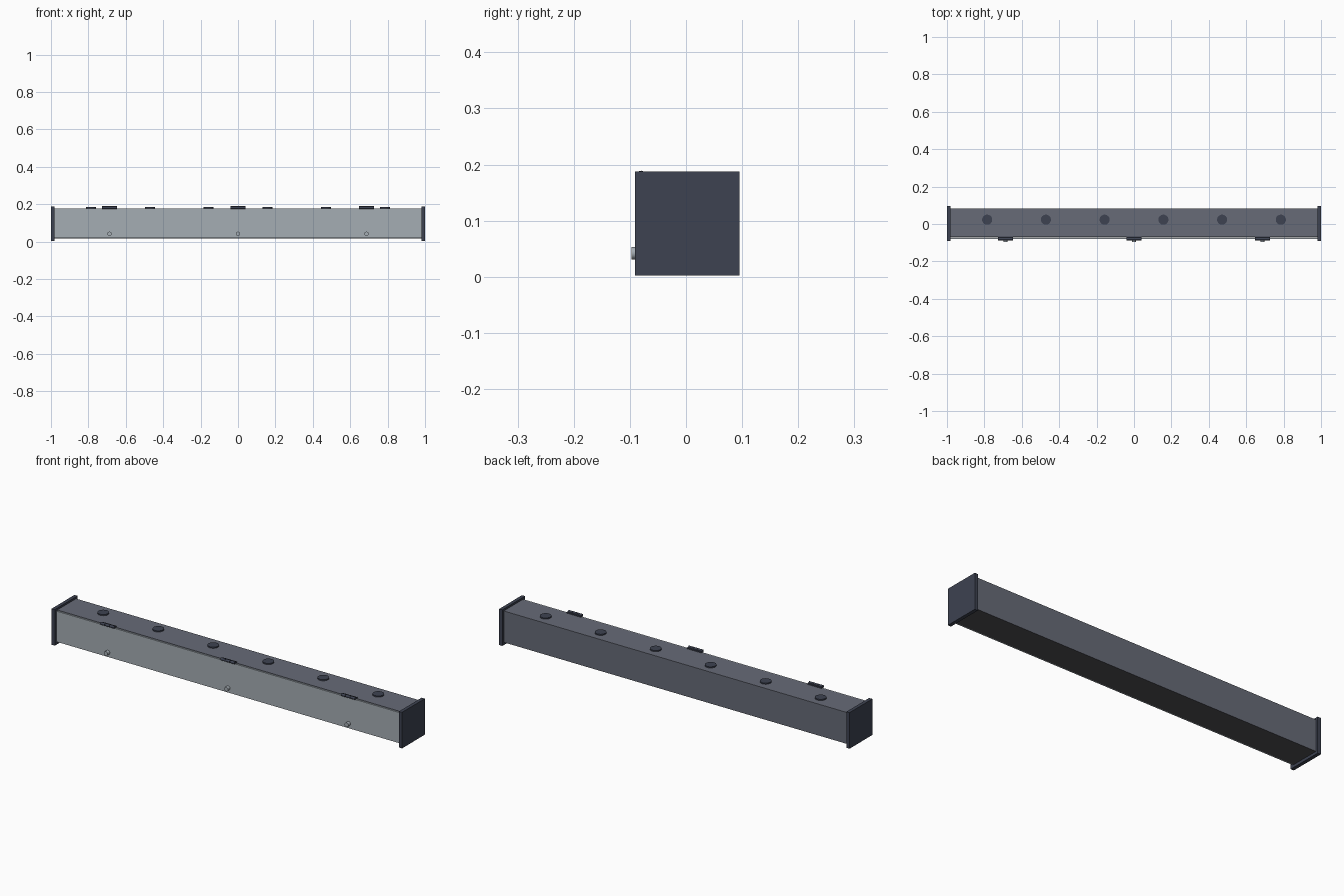
import bpy, math
from mathutils import Vector

cube = bpy.data.objects.get("Cube")
if cube:
    bpy.data.objects.remove(cube, do_unlink=True)


def material(name, *rgb):
    lin = [((c / 255 + 0.055) / 1.055) ** 2.4 for c in rgb]
    m = bpy.data.materials.new(name)
    m.use_nodes = True
    m.diffuse_color = (*lin, 1)
    m.node_tree.nodes["Principled BSDF"].inputs["Base Color"].default_value = (*lin, 1)
    return m


BODY = material("slate grey", 103, 107, 119)
DOOR = material("light grey", 165, 173, 180)
DARK = material("dark blue grey", 61, 66, 81)
BASE = material("charcoal", 80, 80, 84)


def box(name, lo, hi, mat):
    lo, hi = Vector(lo), Vector(hi)
    bpy.ops.mesh.primitive_cube_add(size=1, location=(lo + hi) / 2)
    ob = bpy.context.object
    ob.name = name
    ob.scale = hi - lo
    bpy.ops.object.transform_apply(location=False, rotation=False, scale=True)
    ob.data.materials.append(mat)
    return ob


def cylinder(name, centre, radius, depth, axis, mat, sides=24):
    turn = {"x": (0, math.pi / 2, 0), "y": (math.pi / 2, 0, 0), "z": (0, 0, 0)}[axis]
    bpy.ops.mesh.primitive_cylinder_add(vertices=sides, radius=radius, depth=depth,
                                        location=centre, rotation=turn)
    ob = bpy.context.object
    ob.name = name
    ob.data.materials.append(mat)
    bpy.ops.object.shade_smooth_by_angle(angle=math.radians(40))
    return ob


# Long housing with a charcoal underside
housing = box("housing", (-0.982, -0.07, 0.016), (0.982, 0.083, 0.178), BODY)
housing.data.materials.append(BASE)
for face in housing.data.polygons:
    if face.normal.z < -0.5:
        face.material_index = 1

# Front door panel
box("front_door", (-0.98, -0.079, 0.018), (0.98, -0.071, 0.176), DOOR)

# Square end plates
for side, x in (("right", -1), ("left", 0.982)):
    box(side + "_end_plate", (x, -0.091, 0.002), (x + 0.018, 0.095, 0.188), DARK)

# Hinges along the top edge of the door, each above a lock
for i, x in enumerate((-0.687, 0, 0.687), 1):
    box(f"hinge_leaf_{i}", (x - 0.04, -0.079, 0.177), (x + 0.04, -0.066, 0.184), DARK)
    for k in (-1, 0, 1):
        cylinder(f"hinge_knuckle_{i}", (x + k * 0.027, -0.08, 0.182),
                 0.007, 0.025, "x", DARK, 16)
    cylinder(f"lock_barrel_{i}", (x, -0.087, 0.042), 0.011, 0.02, "y", DOOR)

# Round cable plugs on the top
for i in range(6):
    cylinder(f"cable_plug_{i + 1}", (-0.785 + i * 0.314, 0.023, 0.179),
             0.027, 0.01, "z", DARK, 32)
